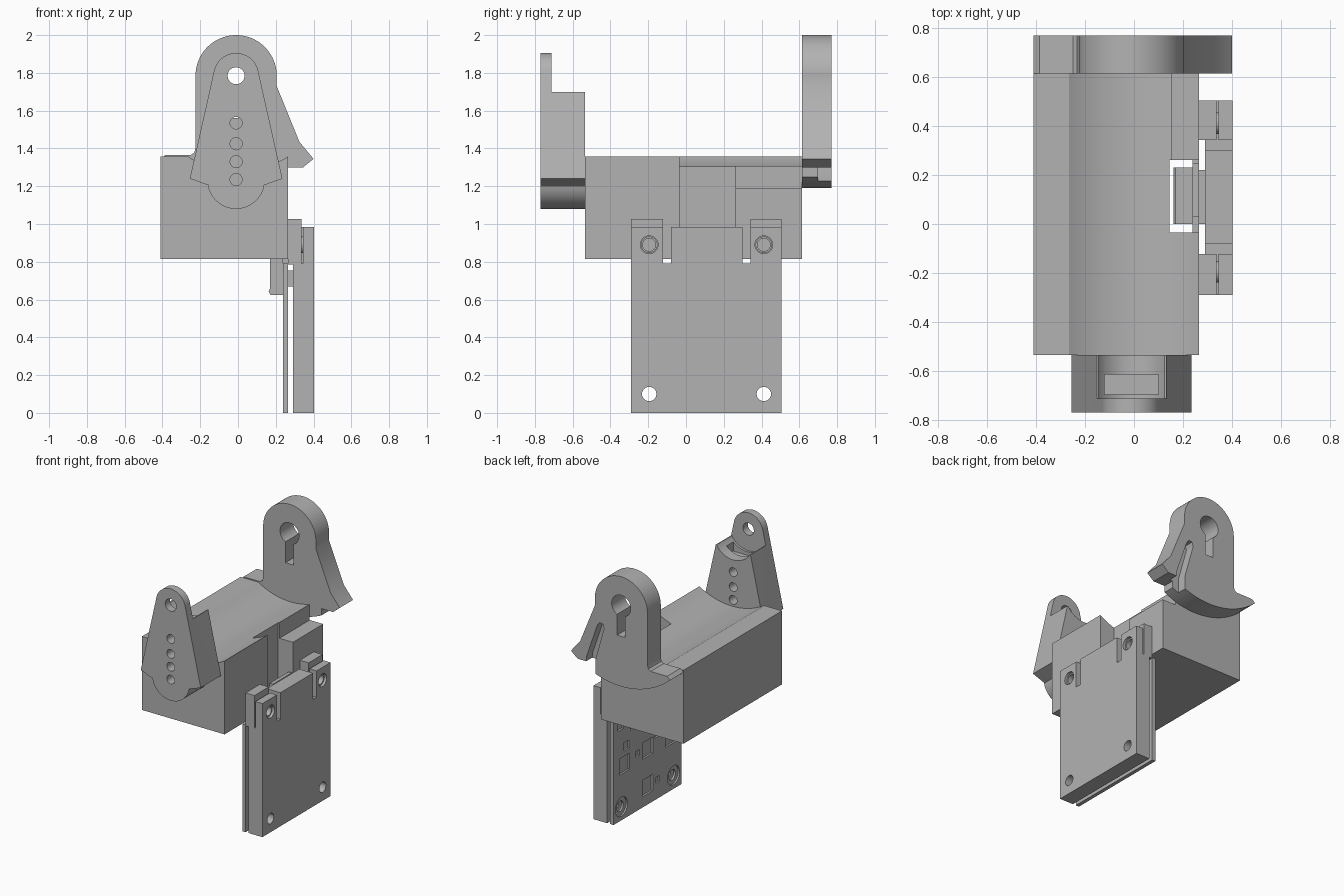
import bpy, bmesh, math
from mathutils import Vector

if "Cube" in bpy.data.objects:
    bpy.data.objects.remove(bpy.data.objects["Cube"])

grey = bpy.data.materials.new("plain grey")
grey.diffuse_color = (0.448, 0.448, 0.448, 1)
grey.use_nodes = True
grey.node_tree.nodes["Principled BSDF"].inputs["Base Color"].default_value = grey.diffuse_color

PX, PZ = -0.01, 1.785          # shared pivot axis of both brackets


def arc(cx, cz, r, a0, a1, n=24):
    """Points on an arc, angles in degrees."""
    return [(cx + r * math.cos(math.radians(a0 + (a1 - a0) * i / n)),
             cz + r * math.sin(math.radians(a0 + (a1 - a0) * i / n))) for i in range(n + 1)]


def prism(name, pts, a, b, axis='Y'):
    """Extrude a 2D outline: (x, z) along y, or (y, z) along x."""
    bm = bmesh.new()
    place = (lambda p, d: (p[0], d, p[1])) if axis == 'Y' else (lambda p, d: (d, p[0], p[1]))
    face = bm.faces.new([bm.verts.new(place(p, a)) for p in pts])
    out = bmesh.ops.extrude_face_region(bm, geom=[face])
    step = Vector((0, b - a, 0)) if axis == 'Y' else Vector((b - a, 0, 0))
    bmesh.ops.translate(bm, vec=step, verts=[v for v in out['geom'] if isinstance(v, bmesh.types.BMVert)])
    bmesh.ops.recalc_face_normals(bm, faces=bm.faces)
    me = bpy.data.meshes.new(name)
    bm.to_mesh(me)
    bm.free()
    me.materials.append(grey)
    ob = bpy.data.objects.new(name, me)
    bpy.context.collection.objects.link(ob)
    return ob


def box(name, x0, x1, y0, y1, z0, z1):
    return prism(name, [(x0, z0), (x1, z0), (x1, z1), (x0, z1)], y0, y1)


def cyl(name, u, z, r, a, b, axis='Y', n=32):
    return prism(name, arc(u, z, r, 0, 360, n)[:-1], a, b, axis)


def cut(ob, *cutters):
    """Subtract each cutter, bake the result and remove the cutter."""
    for c in cutters:
        c.hide_render = True
        m = ob.modifiers.new("cut", 'BOOLEAN')
        m.operation, m.solver, m.object = 'DIFFERENCE', 'EXACT', c
        bpy.context.view_layer.update()
        dg = bpy.context.evaluated_depsgraph_get()
        me = bpy.data.meshes.new_from_object(ob.evaluated_get(dg))
        ob.modifiers.clear()
        ob.data = me
        bpy.data.objects.remove(c)


# Main block with a shallow trough concentric with the pivot
trough_r = 0.505
half = math.degrees(math.asin(0.265 / trough_r))
block = prism("main_block",
              [(-0.41, 0.815), (0.265, 0.815)]
              + arc(0, 1.787, trough_r, 270 + half, 270 - half)
              + [(-0.41, 1.357)], -0.535, 0.615)
cut(block,
    box("cutter", 0.155, 0.4, 0.2, 0.8, 1.19, 1.5),
    box("cutter", 0.145, 0.4, -0.035, 0.262, 0.7, 1.5))

# Rear bracket: ring, flared foot and clip lip
low = 0.6
a_left = 180 + math.degrees(math.acos(0.40 / low))
a_right = 360 - math.degrees(math.acos(0.26 / low))
rear = prism("rear_bracket",
             arc(PX, PZ, 0.215, 0, 180, 40)
             + [(-0.225, 1.40), (-0.232, 1.378), (-0.25, 1.365), (-0.385, 1.365)]
             + arc(PX, 1.79, low, a_left, a_right, 32)
             + [(0.25, 1.30), (0.345, 1.30), (0.40, 1.345), (0.325, 1.435), (0.205, 1.73)],
             0.615, 0.77)
cut(rear,
    cyl("cutter", PX, PZ, 0.078, 0.5, 0.9),
    box("cutter", PX - 0.033, PX + 0.033, 0.5, 0.9, 1.56, 1.78),
    prism("cutter", [(0.20, 1.15), (0.275, 1.15), (0.275, 1.33), (0.185, 1.59),
                     (0.165, 1.615), (0.14, 1.61), (0.13, 1.58), (0.20, 1.33)], 0.70, 0.9))

# Front bracket: tapered arm with a thin upper ear
arm = prism("front_bracket",
            arc(PX, PZ, 0.12, 8, 172)
            + [(-0.255, 1.24), (-0.157, 1.205)]
            + arc(PX, 1.232, 0.152, 192, 348)
            + [(0.137, 1.205), (0.235, 1.24)],
            -0.77, -0.535)
cut(arm,
    box("cutter", -0.5, 0.5, -0.713, -0.4, 1.70, 2.1),
    cyl("cutter", PX, PZ, 0.16, -0.713, -0.4, n=48),
    box("cutter", PX - 0.11, PX + 0.11, -0.695, -0.615, 1.60, 1.8),
    cyl("cutter", PX, PZ, 0.045, -0.9, -0.6),
    *[cyl("cutter", PX, z, 0.032, -0.9, -0.4) for z in (1.535, 1.425, 1.33, 1.235)])

# Outer cover plate
HOLES_Y = (-0.195, 0.412)
plate = box("cover_plate", 0.29, 0.402, -0.29, 0.505, 0, 0.985)
for y0, y1, s0, s1 in ((-0.4, -0.10, -0.122, -0.08), (0.32, 0.6, 0.30, 0.342)):
    cut(plate,
        box("cutter", 0.2, 0.345, y0, y1, 0.79, 1.2),
        box("cutter", 0.2, 0.5, s0, s1, 0.79, 1.2))
for y in HOLES_Y:
    cut(plate,
        cyl("cutter", y, 0.10, 0.038, 0.2, 0.5, 'X'),
        cyl("cutter", y, 0.89, 0.047, 0.2, 0.5, 'X'))

# Mounting tabs and screws at the top corners
for side, y, y0, y1 in (("front", HOLES_Y[0], -0.29, -0.122), ("rear", HOLES_Y[1], 0.342, 0.505)):
    box(side + "_tab", 0.265, 0.337, y0, y1, 0.785, 1.027)
    screw = cyl(side + "_screw", y, 0.89, 0.044, 0.33, 0.385, 'X')
    cut(screw, cyl("cutter", y, 0.89, 0.034, 0.35, 0.5, 'X'))

# Thin board with recessed pads, counterbored holes and a tongue
board = prism("thin_board",
              [(-0.29, 0), (0.505, 0), (0.505, 0.79), (0.25, 0.79), (0.25, 0.97),
               (0.03, 0.97), (0.03, 0.79), (-0.29, 0.79)], 0.238, 0.265, 'X')
for y in HOLES_Y:
    cut(board,
        cyl("cutter", y, 0.10, 0.07, 0.1, 0.25, 'X'),
        cyl("cutter", y, 0.10, 0.038, 0.1, 0.4, 'X'))
pads = [(0.376, 0.40, 0.06), (0.107, 0.415, 0.06), (0.107, 0.14, 0.06), (-0.16, 0.40, 0.06),
        (0.353, 0.53, 0.03), (0.224, 0.42, 0.022), (-0.01, 0.14, 0.022), (-0.01, 0.485, 0.03),
        (0.28, 0.65, 0.03), (0.42, 0.70, 0.03)]
for y, z, s in pads:
    cut(board, box("cutter", 0.1, 0.252, y - s, y + s, z - s, z + s))

# Connector on the board and the spacer behind it
prism("connector", [(0.172, 0.625), (0.238, 0.625), (0.238, 0.90), (0.17, 0.90),
                    (0.17, 0.66), (0.162, 0.645)], 0.0, 0.23)
box("spacer", 0.265, 0.29, 0.0, 0.22, 0.67, 0.755)

# Smooth the round surfaces, keep the edges sharp
for ob in bpy.context.scene.objects:
    ob.data.shade_smooth()
    ob.data.set_sharp_from_angle(angle=math.radians(25))
